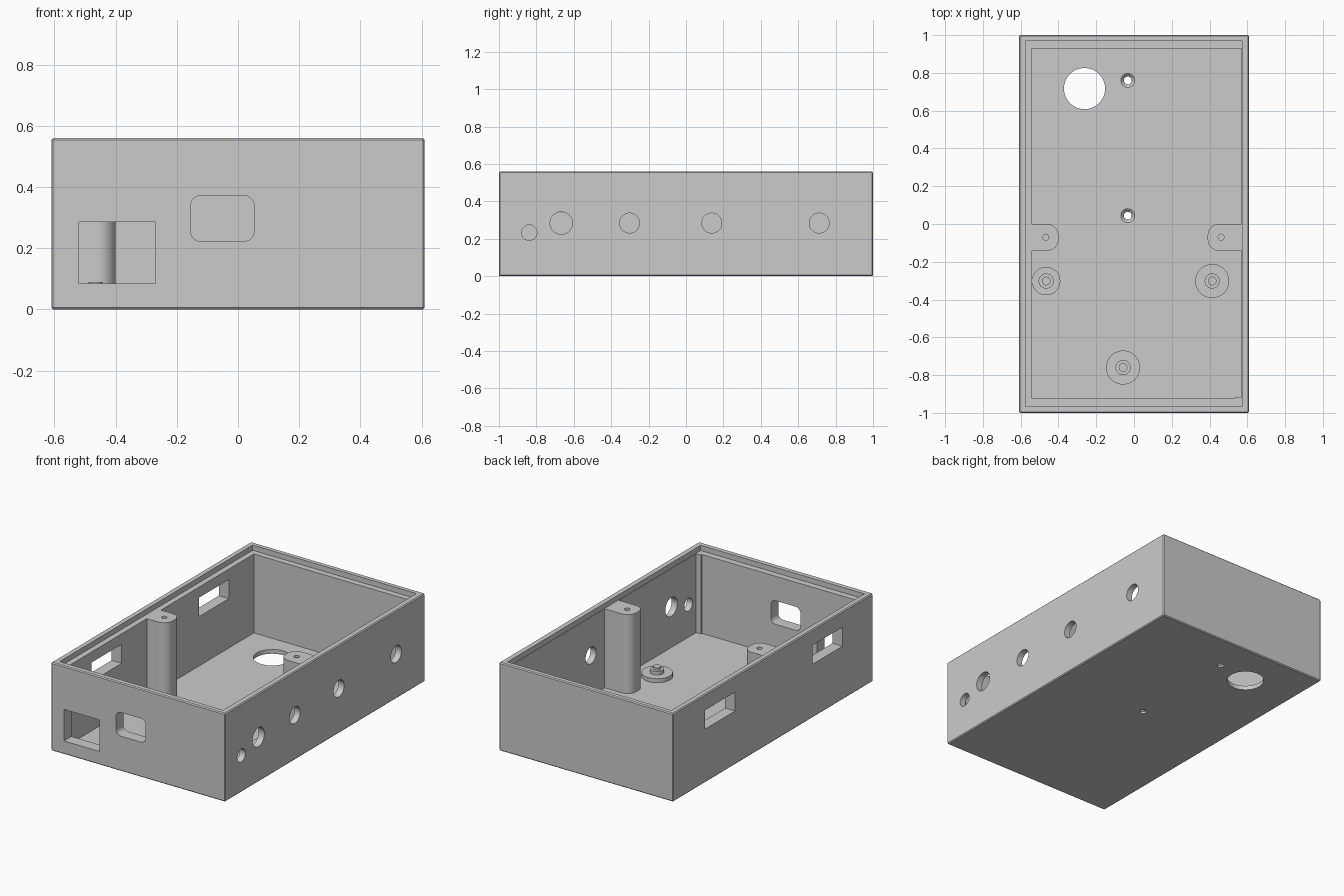
import bpy, bmesh, math
from mathutils import Matrix, Vector

cube = bpy.data.objects.get("Cube")
if cube:
    bpy.data.objects.remove(cube, do_unlink=True)

grey = bpy.data.materials.new("plain grey")
grey.use_nodes = True
GREY = (0.6, 0.6, 0.6, 1)
grey.diffuse_color = GREY
grey.node_tree.nodes["Principled BSDF"].inputs["Base Color"].default_value = GREY


def make(name, bm):
    bmesh.ops.recalc_face_normals(bm, faces=bm.faces)
    mesh = bpy.data.meshes.new(name)
    bm.to_mesh(mesh)
    bm.free()
    mesh.materials.append(grey)
    obj = bpy.data.objects.new(name, mesh)
    bpy.context.collection.objects.link(obj)
    return obj


def box(name, x, y, z, round_axis=None, radius=0, bevel=0, keep=None):
    """Box from ranges; optionally rounds the edges along one axis or bevels all."""
    bm = bmesh.new()
    bmesh.ops.create_cube(bm, size=1)
    for v in bm.verts:
        v.co = Vector(r[0] if c < 0 else r[1] for c, r in zip(v.co, (x, y, z)))
    if round_axis is not None:
        edges = [e for e in bm.edges
                 if abs((e.verts[0].co - e.verts[1].co).normalized()[round_axis]) > 0.9
                 and (keep is None or keep(e.verts[0].co))]
        bmesh.ops.bevel(bm, geom=edges, offset=radius, segments=8,
                        profile=0.5, affect='EDGES')
    elif bevel:
        bmesh.ops.bevel(bm, geom=bm.edges[:], offset=bevel, segments=1, affect='EDGES')
    return make(name, bm)


def cylinder(name, centre, r1, r2, depth, sides=48, along_x=False):
    bm = bmesh.new()
    turn = Matrix.Rotation(math.pi / 2, 4, 'Y') if along_x else Matrix()
    bmesh.ops.create_cone(bm, cap_ends=True, segments=sides, radius1=r1, radius2=r2,
                          depth=depth, matrix=Matrix.Translation(centre) @ turn)
    return make(name, bm)


def cut(target, cutter):
    mod = target.modifiers.new("cut", 'BOOLEAN')
    mod.operation = 'DIFFERENCE'
    mod.solver = 'EXACT'
    mod.object = cutter
    bpy.context.view_layer.objects.active = target
    bpy.ops.object.modifier_apply(modifier=mod.name)
    bpy.data.objects.remove(cutter, do_unlink=True)


def smooth(obj):
    bpy.ops.object.select_all(action='DESELECT')
    obj.select_set(True)
    bpy.context.view_layer.objects.active = obj
    bpy.ops.object.shade_smooth_by_angle(angle=math.radians(30))


FLOOR, LEDGE, TOP = 0.027, 0.527, 0.56

# Open tray with a stepped rim for the lid
case = box("case", (-0.61, 0.61), (-1, 1), (0, TOP), bevel=0.006)
cut(case, box("cavity", (-0.54, 0.57), (-0.925, 0.93), (FLOOR, 0.7)))
cut(case, box("rim_step", (-0.575, 0.573), (-0.965, 0.968), (LEDGE, 0.7)))

# Front openings
cut(case, box("square_port", (-0.52, -0.27), (-1.1, -0.85), (0.085, 0.285)))
cut(case, box("rounded_port", (-0.155, 0.053), (-1.1, -0.85), (0.222, 0.372), 1, 0.035))

# Slots in one long wall
for y in (-0.545, 0.53):
    cut(case, box("slot", (-0.7, -0.5), (y - 0.15, y + 0.15), (0.34, 0.46)))

# Round holes in the other long wall
for y, z, r in ((-0.838, 0.233, 0.041), (-0.667, 0.284, 0.06), (-0.302, 0.284, 0.053),
                (0.138, 0.284, 0.053), (0.712, 0.284, 0.053)):
    cut(case, cylinder("round_hole", (0.6, y, z), r, r, 0.16, along_x=True))

# Floor openings: one large hole and two countersunk screw holes
cut(case, cylinder("large_hole", (-0.262, 0.717, 0), 0.109, 0.109, 0.2))
for y in (0.76, 0.044):
    cut(case, cylinder("screw_hole", (-0.033, y, 0), 0.021, 0.021, 0.2, 32))
    cut(case, cylinder("countersink", (-0.033, y, 0.02), 0.022, 0.037, 0.0142, 32))
smooth(case)

# Lid posts with pilot holes
for name, x, hole_x in (("right_post", (-0.56, -0.4), -0.467), ("left_post", (0.39, 0.59), 0.461)):
    inner = min(x, key=abs)
    post = box(name, x, (-0.142, 0), (0.01, LEDGE), 2, 0.06,
               keep=lambda co: abs(co.x - inner) < 0.001)
    cut(post, cylinder("pilot", (hole_x, -0.07, LEDGE), 0.016, 0.016, 0.3, 24))
    smooth(post)

# Board standoffs: wide base, collar and locating peg
for i, (x, y, r) in enumerate(((-0.465, -0.302, 0.075), (0.414, -0.302, 0.09), (-0.058, -0.76, 0.09))):
    for part, radius, z in (("base", r, 0.052), ("collar", 0.04, 0.075), ("peg", 0.023, 0.09)):
        smooth(cylinder(f"standoff_{part}_{i + 1}", (x, y, (z + 0.01) / 2), radius, radius, z - 0.01))

# Small rib in the front corner
box("corner_rib", (0.535, 0.59), (-0.94, -0.915), (0.01, LEDGE))
